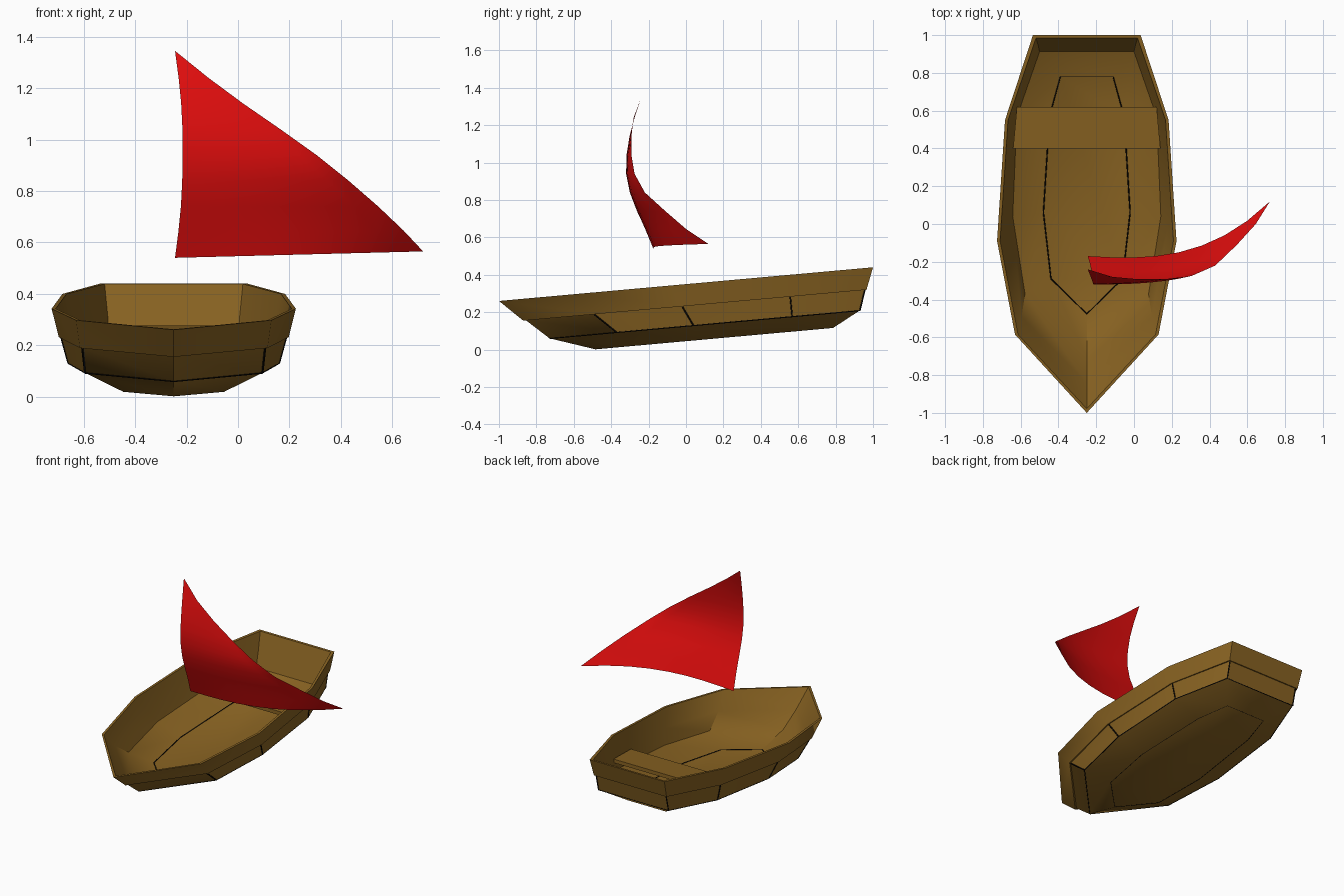
import bpy, bmesh
from mathutils import Vector

if "Cube" in bpy.data.objects:
    bpy.data.objects.remove(bpy.data.objects["Cube"])

CX, SLOPE = -0.25, 0.09          # hull centre line, and bow-down trim


def material(name, color):
    m = bpy.data.materials.new(name)
    m.diffuse_color = (*color, 1)
    m.use_nodes = True
    m.node_tree.nodes["Principled BSDF"].inputs["Base Color"].default_value = m.diffuse_color
    return m


wood = material("wood", (0.25, 0.125, 0.016))
dark = material("seam", (0.004, 0.003, 0.002))
red = material("red_cloth", (0.75, 0.004, 0.004))


def finish(bm, name, mat, angle=None):
    me = bpy.data.meshes.new(name)
    bm.to_mesh(me)
    bm.free()
    ob = bpy.data.objects.new(name, me)
    bpy.context.collection.objects.link(ob)
    me.materials.append(mat)
    if angle:
        bpy.ops.object.select_all(action='DESELECT')
        ob.select_set(True)
        bpy.context.view_layer.objects.active = ob
        bpy.ops.object.shade_smooth_by_angle(angle=angle)
    return ob


def place(x, y, z):
    return Vector((CX + x, y, z + SLOPE * y))


# Half outlines (half width, y), bow to stern, with level height
RIM = (0.35, [(0, -1.0), (.38, -.585), (.475, -.09), (.433, .55), (.285, 1.0)])
UPPER = (0.233, [(0, -.87), (.365, -.49), (.447, -.02), (.413, .557), (.277, .965)])
LOWER = (0.126, [(0, -.73), (.345, -.37), (.41, .04), (.388, .567), (.268, .93)])
BASE = (0.047, [(0, -.49), (.20, -.29), (.24, .06), (.208, .57), (.15, .79)])


def ring(level, inset=0.0, lift=0.0):
    z, half = level
    pts = []
    for i, (x, y) in enumerate(half):
        if i == 0:
            y += inset * 1.4
        elif i == len(half) - 1:
            y -= inset
        pts.append((max(0, x - inset), y))
    pts += [(-x, y) for x, y in reversed(pts[1:])]
    return [place(x, y, z + lift) for x, y in pts]


# Hull shell: outside down to the keel, inside back up to the rim
bm = bmesh.new()
loops = [ring(BASE, .01, .018), ring(LOWER, .018, .012), ring(UPPER, .02),
         ring(RIM, .016), ring(RIM), ring(UPPER), ring(UPPER, .009, .002),
         ring(LOWER), ring(BASE)]
rows = [[bm.verts.new(p) for p in loop] for loop in loops]
for a, b in zip(rows, rows[1:]):
    for i in range(len(a)):
        j = (i + 1) % len(a)
        bm.faces.new((a[i], a[j], b[j], b[i]))
bm.faces.new(rows[0])
bm.faces.new(rows[-1])
bmesh.ops.recalc_face_normals(bm, faces=bm.faces)
finish(bm, "hull", wood, 0.6)


# Dark plank seams
def seams(name, paths, radius):
    cu = bpy.data.curves.new(name, 'CURVE')
    cu.dimensions = '3D'
    cu.bevel_depth = radius
    cu.bevel_resolution = 0
    for pts, closed in paths:
        sp = cu.splines.new('POLY')
        sp.points.add(len(pts) - 1)
        for p, q in zip(sp.points, pts):
            p.co = (*q, 1)
        sp.use_cyclic_u = closed
    cu.materials.append(dark)
    ob = bpy.data.objects.new(name, cu)
    bpy.context.collection.objects.link(ob)


seams("bottom_seams", [(ring(LOWER, .002), True), (ring(BASE, .003, .002), True),
                       (ring(BASE, .01, .018), True)], .004)
top, low = ring(UPPER, .01), ring(LOWER, .001)
seams("plank_seams", [([a, b], False) for a, b in list(zip(top, low))[1:]], .005)

# Seat across the stern
bm = bmesh.new()
corners = [(-.39, .40), (.39, .40), (.37, .62), (-.37, .62)]
lo, hi = [[bm.verts.new(place(x, y, z)) for x, y in corners] for z in (.195, .22)]
bm.faces.new(lo[::-1])
bm.faces.new(hi)
for i in range(4):
    j = (i + 1) % 4
    bm.faces.new((lo[i], lo[j], hi[j], hi[i]))
finish(bm, "seat", wood)

# Billowing sail: luff x, y, z, then leech x, y, z for each row, foot to head
SAIL = [(-.245, -.17, .54, .72, .12, .565), (-.232, -.215, .64, .645, 0, .645),
        (-.222, -.262, .74, .545, -.11, .74), (-.217, -.30, .84, .43, -.22, .84),
        (-.215, -.32, .94, .305, -.275, .94), (-.216, -.318, 1.04, .165, -.292, 1.04),
        (-.221, -.302, 1.14, .02, -.292, 1.14), (-.231, -.275, 1.24, -.115, -.28, 1.24),
        (-.245, -.24, 1.345, -.245, -.24, 1.345)]
COLS = 8
bm = bmesh.new()
grid = []
for r, s in enumerate(SAIL):
    luff, leech = Vector(s[:3]), Vector(s[3:])
    belly = 0.125 * (1 - r / 8) ** 3
    row = []
    for c in range(COLS + 1):
        u = c / COLS
        p = luff.lerp(leech, u)
        p.y -= belly * 4 * u * (1 - u) * (0.7 + 0.6 * u)
        row.append(bm.verts.new(p))
    grid.append(row)
for a, b in zip(grid, grid[1:]):
    for c in range(COLS):
        bm.faces.new((a[c], a[c + 1], b[c + 1], b[c]))
bmesh.ops.remove_doubles(bm, verts=bm.verts, dist=1e-4)
finish(bm, "sail", red, 1.0)
